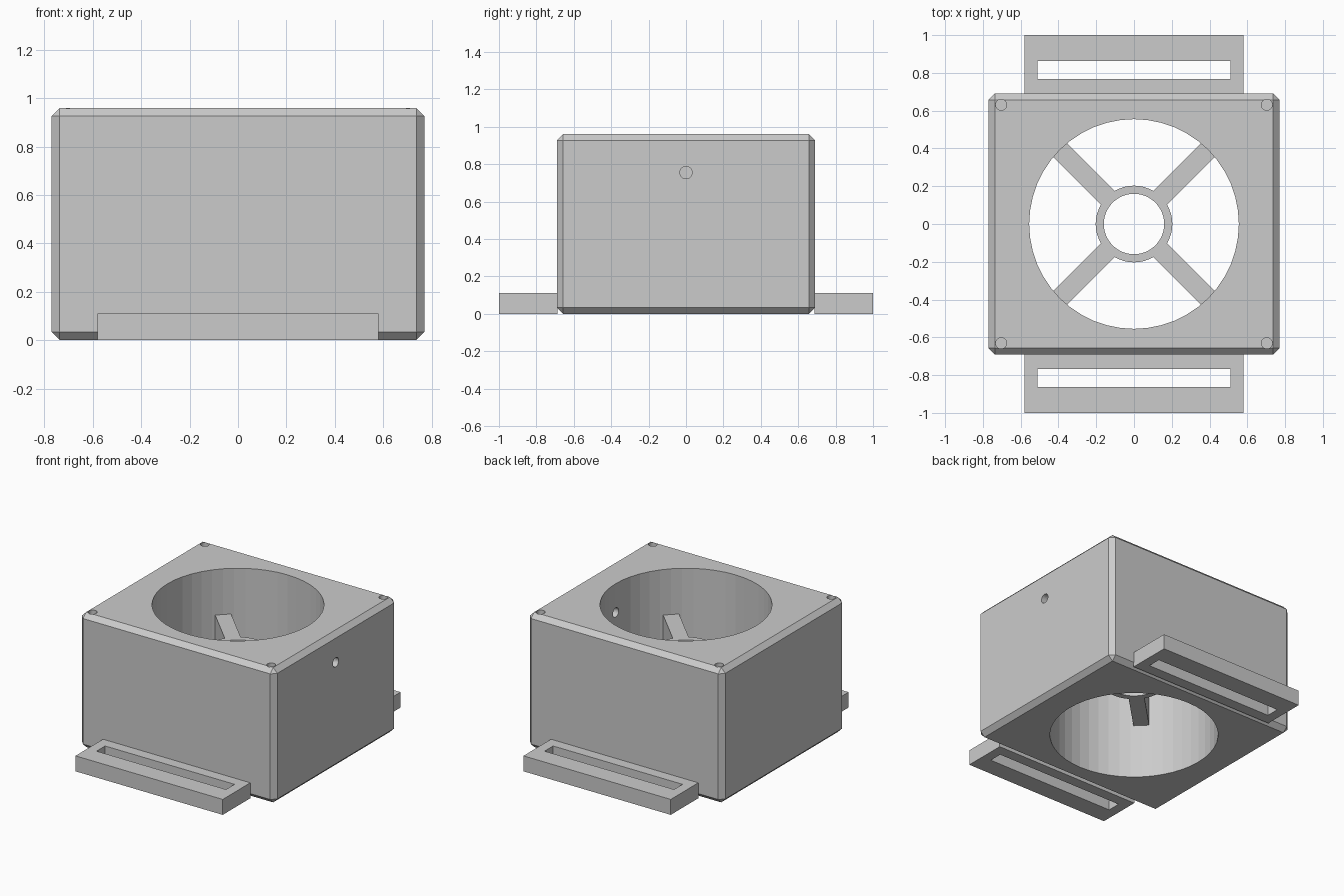
import bpy, bmesh
from math import pi, radians
from mathutils import Matrix, Vector

old = bpy.data.objects.get("Cube")
if old:
    bpy.data.objects.remove(old, do_unlink=True)

COLOUR = (0.6, 0.6, 0.6, 1)
grey = bpy.data.materials.new("plain grey")
grey.use_nodes = True
grey.diffuse_color = COLOUR
grey.node_tree.nodes["Principled BSDF"].inputs["Base Color"].default_value = COLOUR

SIDES = 48


def finish(name, bm):
    mesh = bpy.data.meshes.new(name)
    bm.to_mesh(mesh)
    bm.free()
    mesh.materials.append(grey)
    obj = bpy.data.objects.new(name, mesh)
    bpy.context.collection.objects.link(obj)
    return obj


def box(name, low, high, chamfer=0, turn=0):
    low, high = Vector(low), Vector(high)
    bm = bmesh.new()
    bmesh.ops.create_cube(bm, size=1)
    bmesh.ops.scale(bm, vec=high - low, verts=bm.verts)
    bmesh.ops.translate(bm, vec=(low + high) / 2, verts=bm.verts)
    if chamfer:
        bmesh.ops.bevel(bm, geom=bm.edges[:], offset=chamfer, segments=1,
                        affect="EDGES")
    bmesh.ops.rotate(bm, matrix=Matrix.Rotation(turn, 3, "Z"), verts=bm.verts)
    return finish(name, bm)


def cylinder(name, radius, depth, centre, sides=SIDES, sideways=False):
    bm = bmesh.new()
    bmesh.ops.create_cone(bm, cap_ends=True, segments=sides, radius1=radius,
                          radius2=radius, depth=depth)
    if sideways:
        bmesh.ops.rotate(bm, matrix=Matrix.Rotation(pi / 2, 3, "Y"), verts=bm.verts)
    bmesh.ops.translate(bm, vec=centre, verts=bm.verts)
    return finish(name, bm)


def cut(obj, cutter):
    mod = obj.modifiers.new("cut", "BOOLEAN")
    mod.operation, mod.solver, mod.object = "DIFFERENCE", "EXACT", cutter
    bpy.context.view_layer.objects.active = obj
    bpy.ops.object.modifier_apply(modifier=mod.name)
    bpy.data.objects.remove(cutter, do_unlink=True)


# Chamfered housing with a through bore
HX, HY, TOP = 0.77, 0.69, 0.96
BORE = 0.555
housing = box("housing", (-HX, -HY, 0), (HX, HY, TOP), chamfer=0.033)
cut(housing, cylinder("bore_cutter", BORE, 2, (0, 0, 0.5)))

# Blind screw holes in the top corners, and a cable hole on the left side
for sx in (-1, 1):
    for sy in (-1, 1):
        cut(housing, cylinder("screw_cutter", 0.029, 0.3,
                              (sx * 0.703, sy * 0.631, TOP), sides=24))
cut(housing, cylinder("cable_cutter", 0.033, 0.5, (0.7, 0, 0.755),
                      sides=24, sideways=True))

# Central ring on four diagonal spokes
LOW, HIGH = 0.39, 0.635
MID = (LOW + HIGH) / 2
ring = cylinder("centre_ring", 0.203, HIGH - LOW, (0, 0, MID))
cut(ring, cylinder("ring_cutter", 0.16, 1, (0, 0, MID)))
for i in range(4):
    box(f"spoke_{i + 1}", (0.185, -0.052, LOW), (BORE + 0.015, 0.052, HIGH),
        turn=radians(45 + 90 * i))

# Slotted strap tabs at front and back
for side, name in ((-1, "front_strap_tab"), (1, "back_strap_tab")):
    ys = sorted((side * (HY - 0.002), side * 1.0))
    slot = sorted((side * 0.767, side * 0.863))
    tab = box(name, (-0.58, ys[0], 0), (0.58, ys[1], 0.11))
    cut(tab, box("slot_cutter", (-0.51, slot[0], -0.1), (0.51, slot[1], 0.2)))
